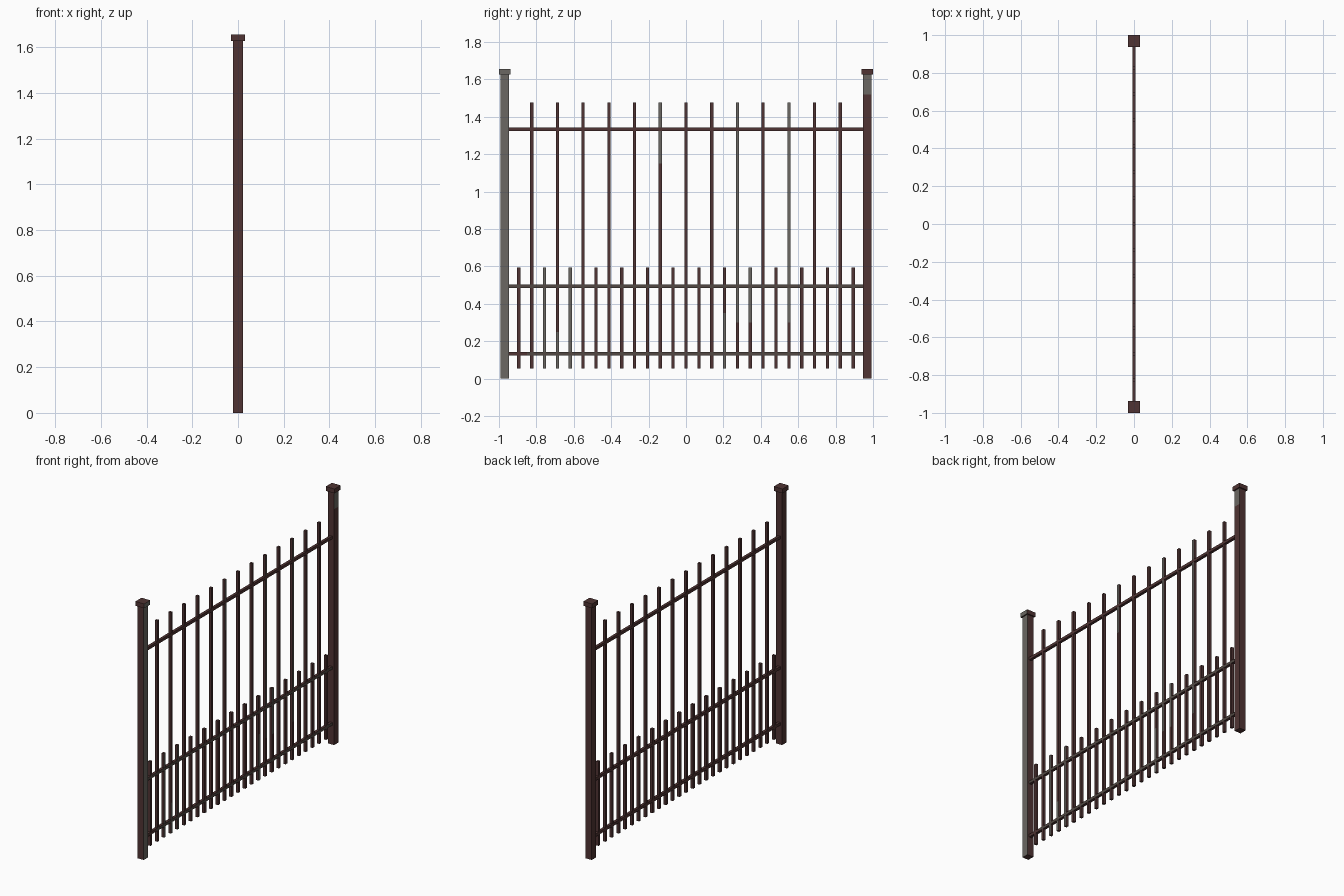
import bpy, bmesh
from mathutils import Vector

if "Cube" in bpy.data.objects:
    bpy.data.objects.remove(bpy.data.objects["Cube"])

def material(name, rgb):
    m = bpy.data.materials.new(name)
    m.diffuse_color = (*rgb, 1)
    m.use_nodes = True
    m.node_tree.nodes["Principled BSDF"].inputs["Base Color"].default_value = m.diffuse_color
    return m

RUST = material("dark rust brown", (0.080, 0.034, 0.033))
GREY = material("bare iron grey", (0.145, 0.135, 0.122))
WORN = material("worn grey brown", (0.085, 0.066, 0.056))

def box(name, lo, hi, base=RUST, worn=GREY, bare=None, axis=2):
    """Box; the +x face shows the worn colour over the range bare along an axis."""
    bm = bmesh.new()
    bmesh.ops.create_cube(bm, size=1)
    lo, hi = Vector(lo), Vector(hi)
    for v in bm.verts:
        v.co = Vector([(lo[i] + hi[i]) / 2 + v.co[i] * (hi[i] - lo[i]) for i in range(3)])
    if bare:
        normal = Vector((0, 0, 0))
        normal[axis] = 1
        for c in bare:
            if lo[axis] < c < hi[axis]:
                bmesh.ops.bisect_plane(bm, geom=bm.verts[:] + bm.edges[:] + bm.faces[:],
                                       plane_co=normal * c, plane_no=normal)
        bm.normal_update()
        for f in bm.faces:
            if f.normal.x > 0.9 and bare[0] < f.calc_center_median()[axis] < bare[1]:
                f.material_index = 1
    me = bpy.data.meshes.new(name)
    bm.to_mesh(me)
    bm.free()
    me.materials.append(base)
    me.materials.append(worn)
    ob = bpy.data.objects.new(name, me)
    bpy.context.collection.objects.link(ob)
    return ob

# Posts with square caps
P, C = 0.0225, 0.031
for side, bare in ((-1, (-1, 2)), (1, (1.52, 2))):
    y = side * 0.969
    box("post", (-P, y - P, 0), (P, y + P, 1.63), bare=bare)
    box("post_cap", (-C, y - C, 1.627), (C, y + C, 1.655),
        bare=(-1, 2) if side < 0 else None)

# Horizontal rails
R = 0.009
for name, z, bare in (("top_rail", 1.333, None),
                      ("middle_rail", 0.494, (-1, 1)),
                      ("bottom_rail", 0.133, (-0.85, 1))):
    box(name, (-R, -0.95, z - R), (R, 0.95, z + R), worn=WORN, bare=bare, axis=1)

# Tall bars, some with bare metal on one side
B, STEP = 0.0085, 0.1375
tall_bare = {-5: (0, 0.25), -1: (1.15, 2), 2: (0.3, 2), 4: (0.3, 2)}
for i in range(-6, 7):
    y = i * STEP
    box("tall_bar", (-B, y - B, 0.053), (B, y + B, 1.477), bare=tall_bare.get(i))

# Short bars between the tall ones
short_bare = {1: (0, 2), 2: (0, 2), 8: (0, 0.35), 9: (0.3, 2)}
for i in range(14):
    y = (i - 6.5) * STEP
    box("short_bar", (-B, y - B, 0.053), (B, y + B, 0.595), bare=short_bare.get(i))
